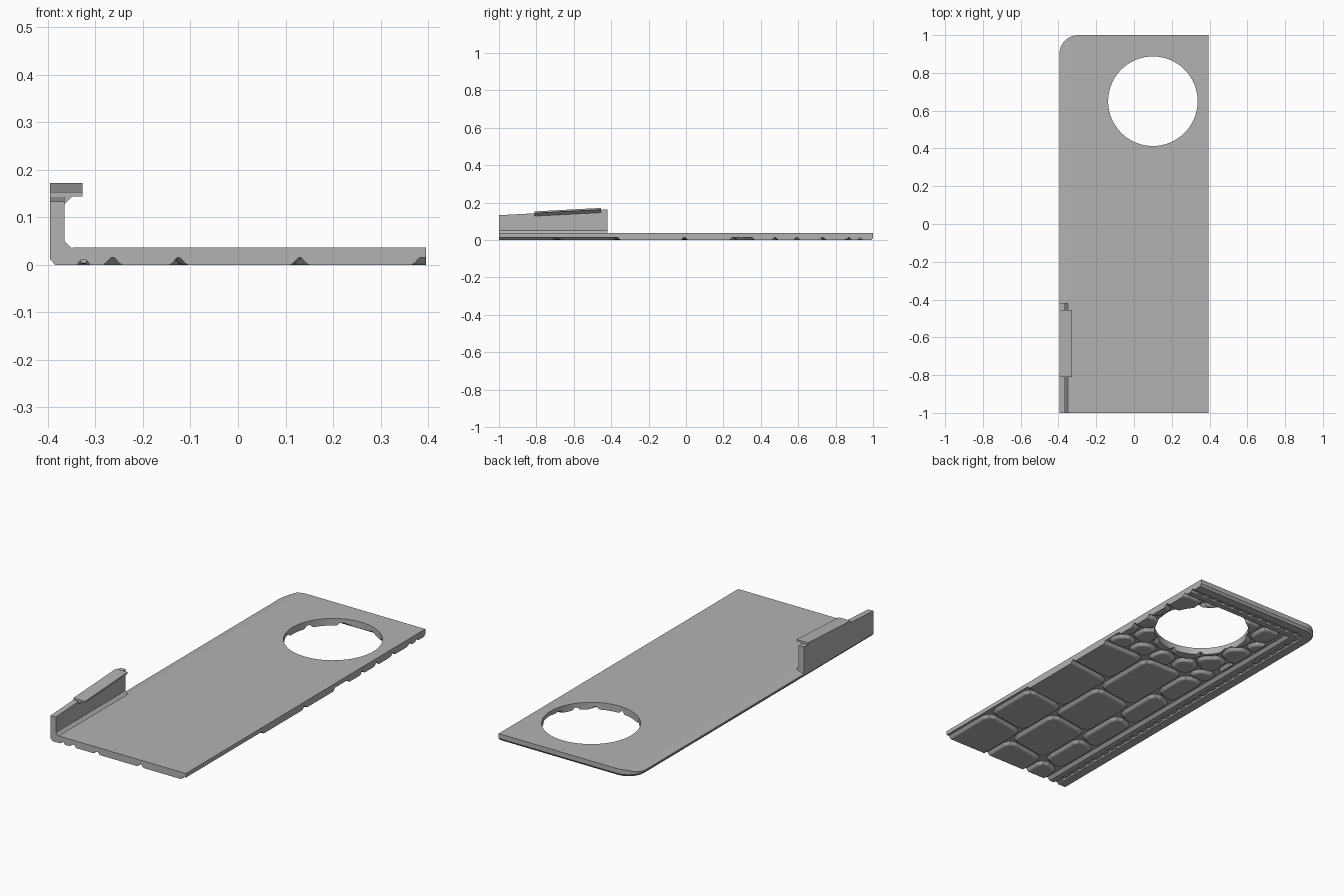
import bpy, bmesh, math, random
from mathutils import Vector

if "Cube" in bpy.data.objects:
    bpy.data.objects.remove(bpy.data.objects["Cube"])

random.seed(4)
GREY = bpy.data.materials.new("grey plastic")
GREY.diffuse_color = (0.45, 0.45, 0.45, 1)
GREY.use_nodes = True
GREY.node_tree.nodes["Principled BSDF"].inputs["Base Color"].default_value = GREY.diffuse_color
LEFT, RIGHT, FRONT, BACK, R = -0.395, 0.395, -1.0, 1.0, 0.1
TOP, FLOOR = 0.037, 0.015


def finish(name, bm):
    bmesh.ops.recalc_face_normals(bm, faces=bm.faces)
    me = bpy.data.meshes.new(name)
    bm.to_mesh(me)
    bm.free()
    ob = bpy.data.objects.new(name, me)
    bpy.context.collection.objects.link(ob)
    me.materials.append(GREY)
    return ob


def loft(bm, rings, closed=True):
    """Skin equal-length rings of points and cap both ends."""
    vs = [[bm.verts.new(p) for p in ring] for ring in rings]
    n = len(vs[0])
    for a, b in zip(vs, vs[1:]):
        for i in range(n):
            j = (i + 1) % n
            bm.faces.new((a[i], a[j], b[j], b[i]))
    bm.faces.new(vs[0])
    bm.faces.new(vs[-1])


def slice_off(bm, co, no):
    """Remove everything on the normal's side of a plane and cap the cut."""
    bmesh.ops.bisect_plane(bm, geom=bm.verts[:] + bm.edges[:] + bm.faces[:],
                           plane_co=co, plane_no=no, clear_outer=True)
    bmesh.ops.holes_fill(bm, edges=[e for e in bm.edges if e.is_boundary], sides=0)


def edge_path(d):
    """Left and back outline, offset inward by d, with the rounded corner."""
    r = max(R - d, 0.006)
    cx, cy = LEFT + d + r, BACK - d - r
    arc = [math.pi - math.pi / 2 * i / 10 for i in range(11)]
    return ([(LEFT + d, FRONT)]
            + [(cx + r * math.cos(a), cy + r * math.sin(a)) for a in arc]
            + [(RIGHT, BACK - d)])


# Circular opening cutter
bm = bmesh.new()
loft(bm, [[(0.1 + 0.237 * math.cos(i * math.tau / 64),
            0.65 + 0.237 * math.sin(i * math.tau / 64), z) for i in range(64)]
          for z in (-0.1, 0.1)])
cutter = finish("opening_cutter", bm)
cutter.hide_render = True
cutter.hide_viewport = True
cutter.display_type = 'WIRE'


def cut_opening(ob):
    m = ob.modifiers.new("opening", 'BOOLEAN')
    m.operation, m.object, m.solver = 'DIFFERENCE', cutter, 'EXACT'


# Main plate with a sloped left edge
bm = bmesh.new()
outline = edge_path(0) + [(RIGHT, FRONT)]
loft(bm, [[(x, y, z) for x, y in outline] for z in (FLOOR, TOP)])
slice_off(bm, (-0.345, 0, TOP), (-0.017, 0, 0.05))
cut_opening(finish("plate", bm))

# Border rail with stitch channel, swept along the left and back edges
profile = [(0, 0.0155), (0, 0.012), (0.01, 0), (0.056, 0), (0.064, 0.01), (0.076, 0.01),
           (0.084, 0), (0.112, 0), (0.128, FLOOR), (0.128, 0.0155)]
paths = [[(x, y, z) for x, y in edge_path(d)] for d, z in profile]
bm = bmesh.new()
loft(bm, list(zip(*paths)))
cut_opening(finish("stitched_border", bm))

# Raised stitches lying in the channel
bm = bmesh.new()


def stitch(x, y, sx, sy):
    loft(bm, [[(x + a * sx * k, y + b * sy * k, z)
               for a, b in ((-1, -1), (1, -1), (1, 1), (-1, 1))]
              for z, k in ((0.012, 1), (0.004, 1), (0.002, 0.8))])


for i in range(32):
    stitch(LEFT + 0.07, -0.97 + i * 0.06, 0.006, 0.02)
for i in range(11):
    stitch(-0.26 + i * 0.06, BACK - 0.07, 0.02, 0.006)
finish("stitches", bm)


# Scale pattern helpers: convex polygons trimmed, inset and rounded
def clip(poly, p, n):
    out = []
    for a, b in zip(poly, poly[1:] + poly[:1]):
        da, db = (a - p).dot(n), (b - p).dot(n)
        if da <= 0:
            out.append(a)
        if da * db < 0:
            out.append(a.lerp(b, da / (da - db)))
    return out


def normal(a, b):
    d = (b - a).normalized()
    return Vector((d.y, -d.x))


def inset(poly, w):
    out = poly
    for a, b in zip(poly, poly[1:] + poly[:1]):
        n = normal(a, b)
        out = clip(out, a - n * w, n)
    return out


def rounded(poly, r):
    out = []
    for i, p in enumerate(poly):
        a, b = poly[i - 1] - p, poly[(i + 1) % len(poly)] - p
        s = p + a.normalized() * min(r, a.length * 0.4)
        e = p + b.normalized() * min(r, b.length * 0.4)
        out += [s, (s + 2 * p + e) / 4, e]
    return out


def scale_pad(bm, poly, r):
    poly = inset(poly, 0.02)
    if len(poly) < 3:
        return
    face = rounded(poly, r)
    n = len(face)
    base = [p + (normal(face[i - 1], p) + normal(p, face[(i + 1) % n])).normalized() * 0.017
            for i, p in enumerate(face)]
    mid = [p.lerp(q, 0.35) for p, q in zip(face, base)]
    loft(bm, [[(p.x, p.y, z) for p in ring]
              for ring, z in ((face, 0), (mid, 0.003), (base, FLOOR), (base, 0.018))])


bm = bmesh.new()
# Large staggered scales in three columns
columns = [(-0.263, -0.125, (-1.1, -0.88, -0.6, -0.3, 0.0, 0.25)),
           (-0.125, 0.13, (-1.1, -0.84, -0.5, -0.15, 0.25)),
           (0.13, 0.385, (-1.1, -0.7, -0.38, -0.02, 0.25))]
for x0, x1, cuts in columns:
    for i, (y0, y1) in enumerate(zip(cuts, cuts[1:])):
        right = 0.46 if x1 > 0.3 and y0 > -0.5 else x1
        tilt0 = 0.02 if i else 0
        tilt1 = 0.02 if y1 < 0.2 else 0
        scale_pad(bm, [Vector(p) for p in ((x0, y0 - tilt0), (right, y0 + tilt0),
                                           (right, y1 + tilt1), (x0, y1 - tilt1))], 0.035)

# Small irregular scales around the opening
sites = [Vector((-0.2 + 0.135 * i + 0.06 * (j % 2) + random.uniform(-0.035, 0.035),
                 0.3 + 0.125 * j + random.uniform(-0.03, 0.03)))
         for i in range(-1, 6) for j in range(5)]
for s in sites:
    cell = [Vector(p) for p in ((-0.263, 0.25), (0.48, 0.25), (0.48, 0.88), (-0.263, 0.88))]
    for t in sites:
        if t is not s and cell:
            cell = clip(cell, (s + t) / 2, (t - s).normalized())
    if len(cell) > 2:
        scale_pad(bm, cell, 0.02)
slice_off(bm, (RIGHT, 0, 0), (1, 0, 0))
slice_off(bm, (0, FRONT, 0), (0, -1, 0))
cut_opening(finish("scale_pattern", bm))


# Side wall and clip lip share one gently rising top slope
def rise(y):
    return (y - FRONT) * 0.053


bm = bmesh.new()
loft(bm, [[(LEFT, y, 0.012), (LEFT, y, 0.133 + rise(y)), (-0.365, y, 0.133 + rise(y)),
           (-0.365, y, 0.05), (-0.352, y, TOP), (-0.342, y, 0.03), (-0.342, y, 0.012)]
          for y in (FRONT, -0.42)])
finish("side_wall", bm)

bm = bmesh.new()
loft(bm, [[(x, y, z + rise(y)) for x, z in
           ((LEFT, 0.125), (LEFT, 0.143), (-0.327, 0.143), (-0.327, 0.134),
            (-0.348, 0.134), (-0.365, 0.118), (-0.37, 0.118))]
          for y in (-0.81, -0.455)])
finish("clip_lip", bm)
